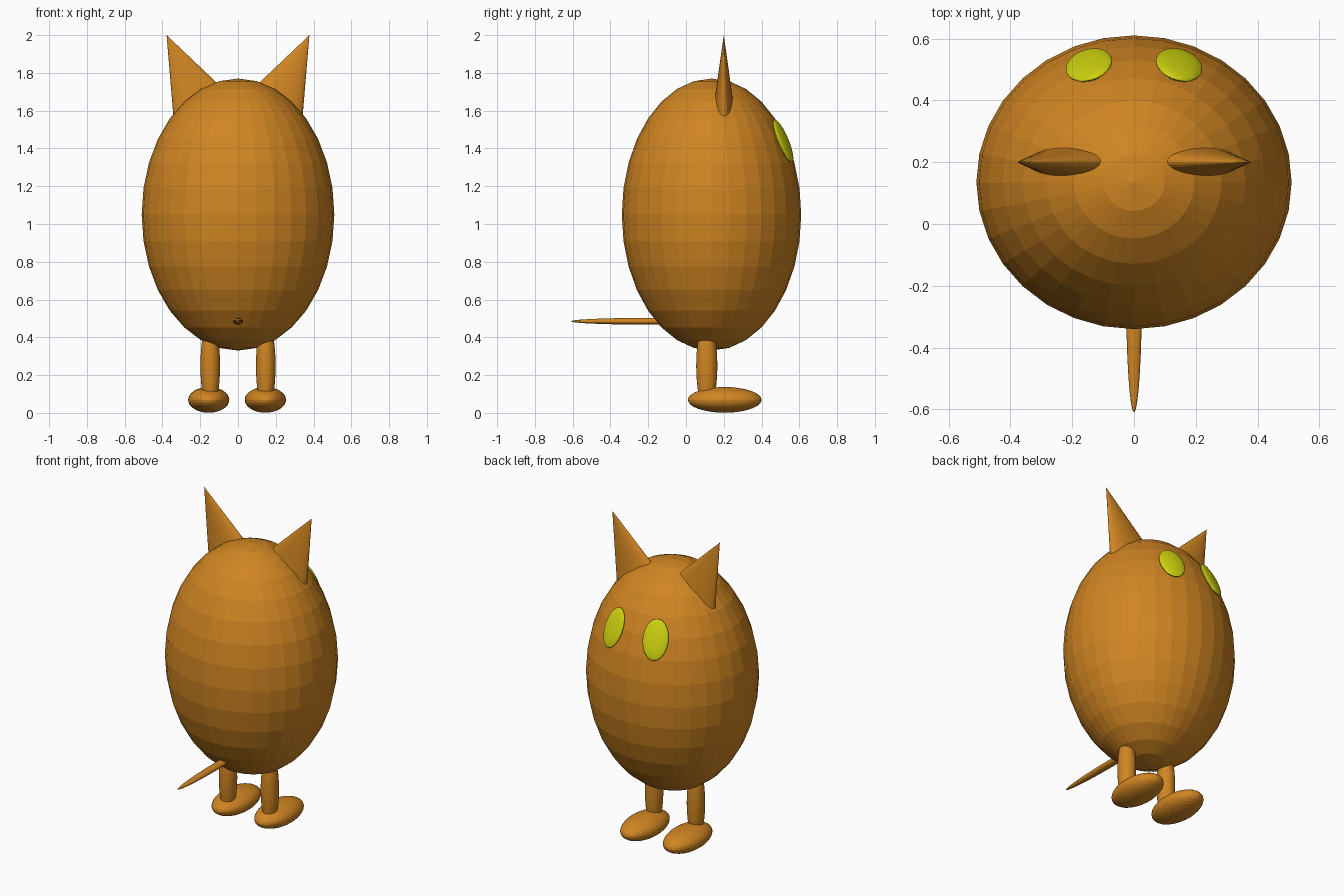
import bpy
from math import radians, sin, cos
from mathutils import Vector, Matrix

if "Cube" in bpy.data.objects:
    bpy.data.objects.remove(bpy.data.objects["Cube"])


def material(name, rgb):
    m = bpy.data.materials.new(name)
    m.diffuse_color = (*rgb, 1)
    m.use_nodes = True
    m.node_tree.nodes["Principled BSDF"].inputs["Base Color"].default_value = m.diffuse_color
    return m


FUR = material("orange_fur", (0.63, 0.235, 0.016))
EYE = material("yellow_eye", (0.63, 0.65, 0.005))


def finish(name, mat, matrix):
    ob = bpy.context.object
    ob.name = name
    ob.data.transform(matrix)
    ob.data.materials.append(mat)
    return ob


def ellipsoid(name, centre, radii, mat=FUR, rot=None):
    bpy.ops.mesh.primitive_uv_sphere_add(segments=32, ring_count=16, radius=1)
    rot = rot or Matrix.Identity(4)
    return finish(name, mat, Matrix.Translation(centre) @ rot @ Matrix.Diagonal((*radii, 1)))


# Egg-shaped body
C, R = Vector((0, 0.135, 1.05)), Vector((0.51, 0.475, 0.72))
ellipsoid("body", C, R)

# Thin tail
ellipsoid("tail", (0, -0.2, 0.485), (0.026, 0.41, 0.018))

for side, s in (("left", -1), ("right", 1)):
    # Leg and foot
    ellipsoid(side + "_leg", (s * 0.147, 0.11, 0.25), (0.052, 0.056, 0.24))
    ellipsoid(side + "_foot", (s * 0.15 - 0.005, 0.205, 0.069), (0.109, 0.195, 0.068))

    # Eye lying flat on the body surface
    p = Vector((s * 0.146, 0.514, 1.44))
    normal = Vector([(p[i] - C[i]) / R[i] ** 2 for i in range(3)])
    ellipsoid(side + "_eye", p, (0.077, 0.02, 0.122), EYE,
              normal.to_track_quat('Y', 'Z').to_matrix().to_4x4())

    # Flattened cone ear, leaning outward, placed by its tip
    length, lean = 0.41, radians(25.6)
    bpy.ops.mesh.primitive_cone_add(vertices=32, radius1=0.156, radius2=0, depth=length)
    centre = Vector((s * 0.378, 0.2, 2.0)) - Vector((s * sin(lean), 0, cos(lean))) * length / 2
    finish(side + "_ear", FUR, Matrix.Translation(centre)
           @ Matrix.Rotation(s * lean, 4, 'Y') @ Matrix.Diagonal((1, 0.33, 1, 1)))
